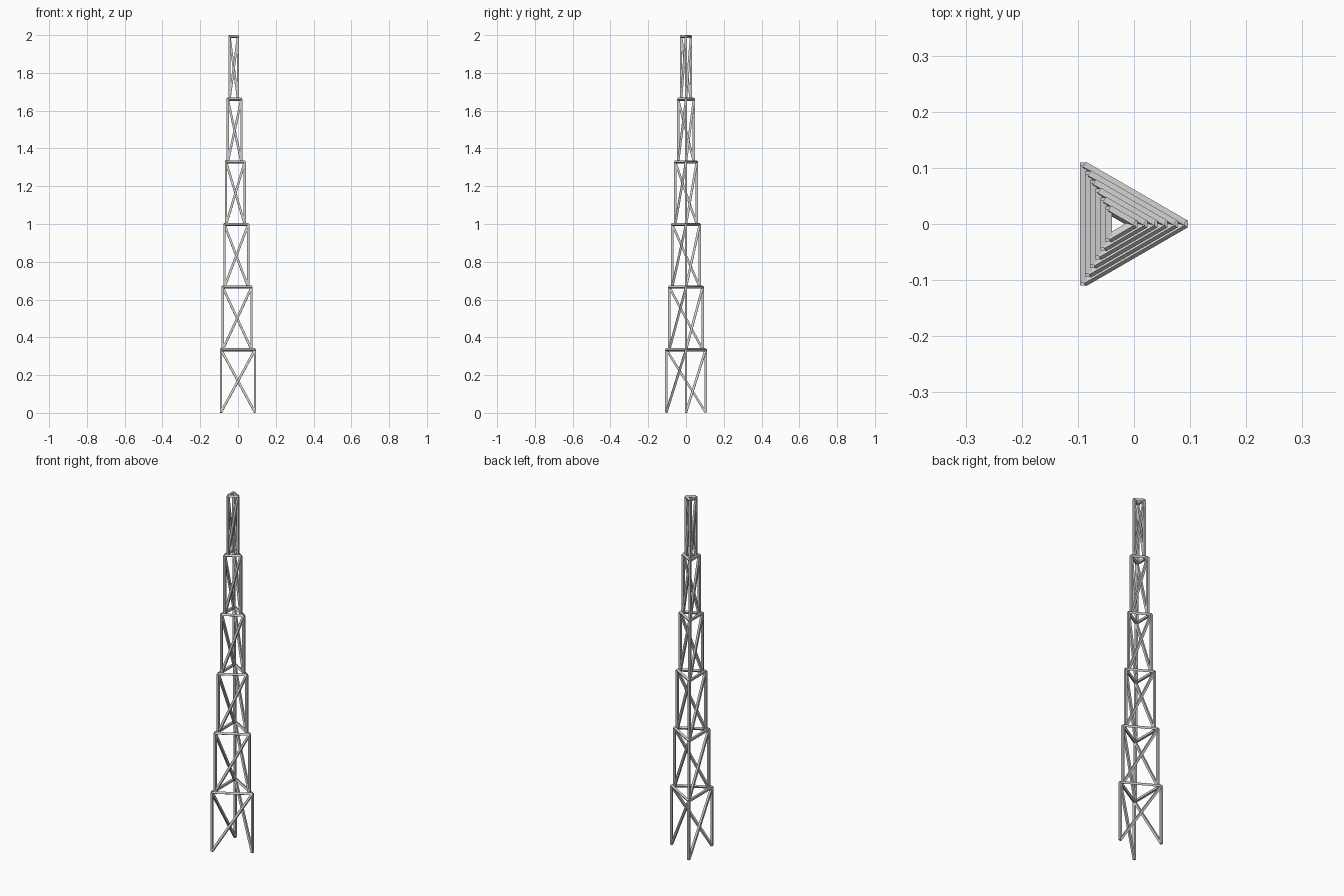
import bpy, bmesh, math
from mathutils import Vector, Matrix

if "Cube" in bpy.data.objects:
    bpy.data.objects.remove(bpy.data.objects["Cube"])

TIERS = 6
R_BOTTOM, R_TOP = 0.12, 0.03       # corner radius of lowest and highest tier
BAR = 0.012                        # width of the square bars
Z0, Z1 = 0.003, 1.992
H = (Z1 - Z0) / TIERS
CX = -R_BOTTOM / 4                 # triangle axis, so the bounding box is centred


def add_bar(bm, a, b):
    # square bar between two points
    d = b - a
    turn = Vector((0, 0, 1)).rotation_difference(d).to_matrix().to_4x4()
    m = Matrix.Translation((a + b) / 2) @ turn @ Matrix.Diagonal((BAR, BAR, d.length, 1))
    bmesh.ops.create_cube(bm, size=1, matrix=m)


def make_object(name, pairs):
    bm = bmesh.new()
    for a, b in pairs:
        add_bar(bm, a, b)
    me = bpy.data.meshes.new(name)
    bm.to_mesh(me)
    bm.free()
    bpy.context.collection.objects.link(bpy.data.objects.new(name, me))


for t in range(TIERS):
    r = R_BOTTOM + (R_TOP - R_BOTTOM) * t / (TIERS - 1)
    z = Z0 + H * t
    low = [Vector((CX + r * math.cos(k * math.tau / 3), r * math.sin(k * math.tau / 3), z))
           for k in range(3)]
    high = [p + Vector((0, 0, H)) for p in low]
    # upright legs, top triangle and one diagonal per face
    make_object(f"tier_{t + 1}_legs", [(low[k], high[k]) for k in range(3)])
    make_object(f"tier_{t + 1}_ring", [(high[k], high[(k + 1) % 3]) for k in range(3)])
    make_object(f"tier_{t + 1}_braces", [(low[k], high[(k + 1) % 3]) for k in range(3)])
